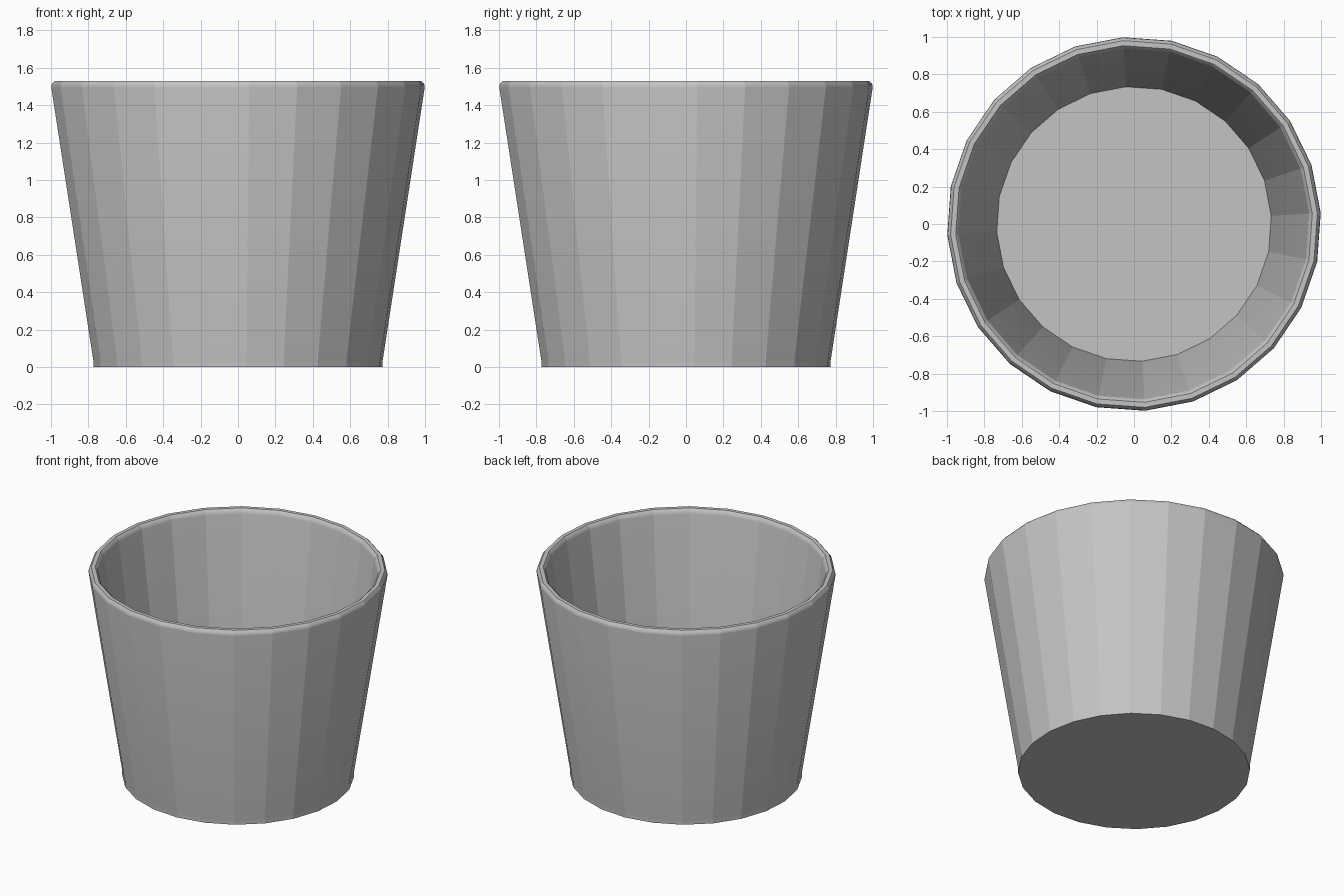
import bpy
import bmesh
from math import cos, sin, pi, radians

SIDES = 24
PHASE = radians(3.4)

default_cube = bpy.data.objects.get("Cube")
if default_cube:
    bpy.data.objects.remove(default_cube, do_unlink=True)

# Single plain grey
grey = bpy.data.materials.new("plain_grey")
grey.use_nodes = True
colour = (0.55, 0.55, 0.55, 1.0)
grey.diffuse_color = colour
grey.node_tree.nodes["Principled BSDF"].inputs["Base Color"].default_value = colour


def lathe(name, profile, caps):
    """Faceted turned shape: smooth along the profile, creased between panels."""
    bm = bmesh.new()
    rings = []
    for radius, z in profile:
        angles = [PHASE + 2 * pi * i / SIDES for i in range(SIDES)]
        rings.append([bm.verts.new((radius * cos(a), radius * sin(a), z)) for a in angles])
    for low, high in zip(rings, rings[1:]):
        for i in range(SIDES):
            j = (i + 1) % SIDES
            bm.faces.new((low[i], low[j], high[j], high[i]))
            bm.edges.get((low[i], high[i])).smooth = False
    for ring in caps:
        bm.faces.new(rings[ring])
    bmesh.ops.recalc_face_normals(bm, faces=bm.faces)
    for face in bm.faces:
        face.smooth = True
    for edge in bm.edges:
        if edge.calc_face_angle(0) > radians(35):
            edge.smooth = False
    mesh = bpy.data.meshes.new(name)
    bm.to_mesh(mesh)
    bm.free()
    mesh.materials.append(grey)
    obj = bpy.data.objects.new(name, mesh)
    bpy.context.collection.objects.link(obj)
    return obj


# Foot band, flared outer wall, rounded rim, inner wall; closed by base and floor
bucket_profile = [
    (0.775, 0.0), (0.775, 0.035),
    (1.0, 1.495), (0.997, 1.513), (0.982, 1.53),
    (0.955, 1.53), (0.94, 1.515), (0.935, 1.495),
    (0.735, 0.04),
]
lathe("bucket", bucket_profile, caps=(0, -1))
